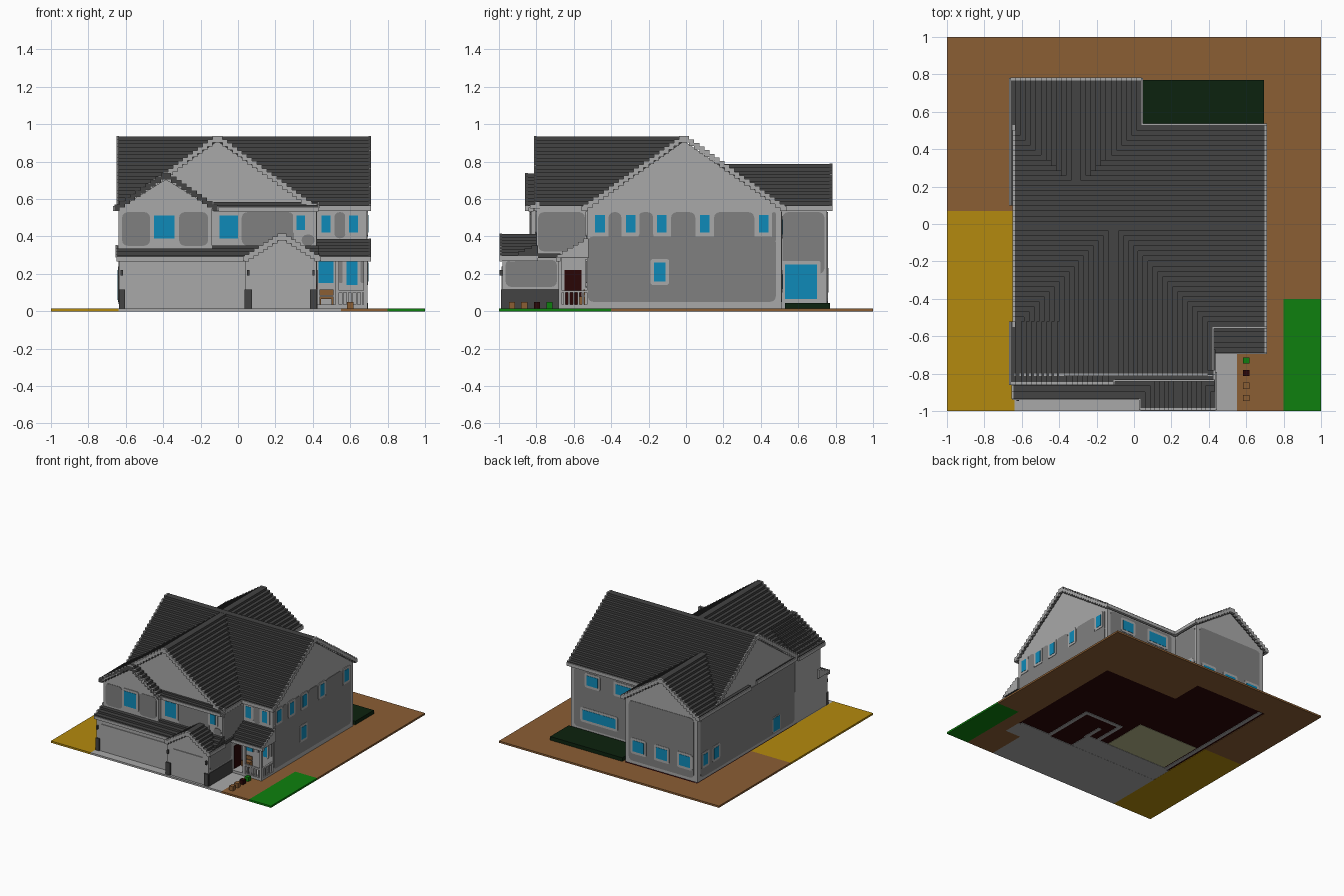
import bpy, bmesh, math

if "Cube" in bpy.data.objects:
    bpy.data.objects.remove(bpy.data.objects["Cube"])


def material(name, *rgb):
    lin = [((c / 255 + 0.055) / 1.055) ** 2.4 if c > 10 else c / 255 / 12.92 for c in rgb] + [1]
    m = bpy.data.materials.new(name)
    m.use_nodes = True
    m.diffuse_color = lin
    m.node_tree.nodes["Principled BSDF"].inputs["Base Color"].default_value = lin
    return m


LIGHT = material("light_grey", 169, 169, 169)
MID = material("mid_grey", 128, 128, 128)
ROOF = material("roof_grey", 67, 67, 67)
GLASS = material("window_blue", 14, 138, 184)
BROWN = material("earth_brown", 139, 94, 52)
YELLOW = material("straw_yellow", 180, 138, 14)
GREEN = material("lawn_green", 14, 128, 14)
DECK = material("deck_green", 12, 34, 14)
MAROON = material("dark_maroon", 42, 6, 6)
BEIGE = material("floor_beige", 185, 185, 140)


def prism(name, mat, axis, pts, a, b):
    """Extrude a 2D outline along an axis from a to b."""
    place = {"x": lambda p, d: (d, p[0], p[1]),
             "y": lambda p, d: (p[0], d, p[1]),
             "z": lambda p, d: (p[0], p[1], d)}[axis]
    bm = bmesh.new()
    lo = [bm.verts.new(place(p, a)) for p in pts]
    hi = [bm.verts.new(place(p, b)) for p in pts]
    bm.faces.new(lo)
    bm.faces.new(hi)
    for i in range(len(pts)):
        j = (i + 1) % len(pts)
        bm.faces.new((lo[i], lo[j], hi[j], hi[i]))
    bmesh.ops.recalc_face_normals(bm, faces=bm.faces)
    me = bpy.data.meshes.new(name)
    bm.to_mesh(me)
    bm.free()
    me.materials.append(mat)
    ob = bpy.data.objects.new(name, me)
    bpy.context.collection.objects.link(ob)
    return ob


def box(name, mat, x0, x1, y0, y1, z0, z1):
    return prism(name, mat, "z", [(x0, y0), (x1, y0), (x1, y1), (x0, y1)], z0, z1)


def plate(name, mat, wall, u0, u1, z0, z1, depth, r=0.0):
    """Thin plate on a wall; wall = (axis, position, outward sign)."""
    axis, pos, sign = wall
    if r:
        pts = []
        for k, (cu, cz) in enumerate([(u1 - r, z1 - r), (u0 + r, z1 - r), (u0 + r, z0 + r), (u1 - r, z0 + r)]):
            for s in range(4):
                t = math.pi / 2 * (k + s / 3)
                pts.append((cu + r * math.cos(t), cz + r * math.sin(t)))
    else:
        pts = [(u0, z0), (u1, z0), (u1, z1), (u0, z1)]
    return prism(name, mat, axis, pts, pos - sign * 0.002, pos + sign * depth)


def window(name, wall, u0, u1, z0, z1, m=0.02):
    plate(name + "_frame", LIGHT, wall, u0 - m, u1 + m, z0 - m, z1 + m, 0.006, 0.015)
    plate(name + "_glass", GLASS, wall, u0, u1, z0, z1, 0.008)


def stairs(c, half, z0, z1, n):
    left = []
    for i in range(n):
        u = half * (1 - i / n)
        if i:
            left.append((u, z0 + (z1 - z0) * i / n))
        left.append((u, z0 + (z1 - z0) * (i + 1) / n))
    return [(c - u, z) for u, z in left] + [(c + u, z) for u, z in reversed(left)]


def gable_roof(name, axis, c, half, z0, z1, a, b, n, ends):
    """Stepped roof shell with pale verge trim on the open ends and pale gutters."""
    def band(label, mat, t, lift, p, q):
        top = [(u, z + lift) for u, z in stairs(c, half, z0, z1, n)]
        prism(label, mat, axis, top + [(u, z - t) for u, z in reversed(top)], p, q)
    band(name, ROOF, 0.03, 0, a, b)
    for e in ends:
        band(name + "_verge", LIGHT, 0.036, 0.003, e - 0.007, e + 0.007)
    for s in (-1, 1):
        u = c + s * half
        prism(name + "_gutter", LIGHT, axis,
              [(u - 0.008, z0 - 0.015), (u + 0.008, z0 - 0.015), (u + 0.008, z0 + 0.012), (u - 0.008, z0 + 0.012)], a, b)


def lean_roof(name, x0, x1, y0, y1, z0, z1, n, trims=()):
    """Stepped single-pitch roof rising towards +y."""
    pts = [(y1, z0)]
    for i in range(n):
        y = y0 + (y1 - y0) * i / n
        pts += [(y, z0 + (z1 - z0) * i / n), (y, z0 + (z1 - z0) * (i + 1) / n)]
    pts.append((y1, z1))
    prism(name, ROOF, "x", pts, x0, x1)
    for x in trims:
        prism(name + "_verge", LIGHT, "x", [(y, z + 0.003) for y, z in pts], x - 0.006, x + 0.006)
    box(name + "_gutter", LIGHT, x0, x1, y0 - 0.006, y0 + 0.02, z0 - 0.018, z0 + 0.006)


G = 0.015  # ground thickness

# Ground patches
for name, mat, x0, x1, y0, y1 in [
        ("yellow_bed", YELLOW, -1, -.64, -1, .07), ("left_earth", BROWN, -1, -.64, .07, .77),
        ("back_earth", BROWN, -1, 1, .77, 1), ("right_earth", BROWN, .69, 1, -.4, .77),
        ("patio_earth", BROWN, .02, .69, .51, .77), ("lawn", GREEN, .8, 1, -1, -.4),
        ("front_earth", BROWN, .55, .8, -1, -.68), ("side_earth", BROWN, .69, .8, -.68, -.4),
        ("driveway", LIGHT, -.64, .55, -1, -.53), ("porch_base", LIGHT, .55, .69, -.68, -.53)]:
    box(name, mat, x0, x1, y0, y1, 0, G)

# Floors and wall footings on the underside
box("house_floor", MAROON, -.64, .69, -.53, .51, .004, G)
box("wing_floor", MAROON, -.64, .02, .51, .77, .004, G)
box("garage_floor", LIGHT, -.64, .17, -.53, -.36, .001, G)
box("den_floor", BEIGE, -.58, -.03, -.34, .04, .002, G)
for x0, x1, y0, y1 in [(-.62, -.59, -.37, .76), (-.62, .18, -.37, -.34), (.38, .41, -.53, -.08),
                       (.06, .41, -.1, -.07), (.05, .08, -.34, -.07), (.15, .18, -.37, -.2),
                       (.38, .67, -.54, -.51)]:
    box("footing", LIGHT, x0, x1, y0, y1, 0, G)

# Walls
box("main_walls", LIGHT, -.635, .69, -.53, .51, G, .56)
box("front_wing_walls", LIGHT, -.635, .42, -.8, -.5, G, .56)
box("front_left_walls", LIGHT, -.64, -.14, -.83, -.5, .28, .56)
box("back_wing_walls", LIGHT, -.635, .02, .4, .755, G, .56)
box("garage_walls", LIGHT, -.635, .42, -.93, -.5, G, .29)
box("garage_bay_walls", LIGHT, .04, .42, -.98, -.7, G, .29)

# Gable fills
for name, axis, u0, u1, z0, z1, a, b in [
        ("main_gable", "x", -.53, .51, .55, .91, -.635, .69),
        ("front_gable", "y", -.63, .41, .55, .91, -.79, 0),
        ("front_left_gable", "y", -.64, -.13, .55, .705, -.83, -.6),
        ("back_gable", "y", -.635, .015, .55, .762, .2, .755),
        ("bay_gable", "y", .05, .42, .28, .39, -.98, -.7)]:
    prism(name, LIGHT, axis, [(u0, z0), (u1, z0), ((u0 + u1) / 2, z1)], a, b)

# Stepped roofs
gable_roof("main_roof", "x", -.01, .54, .55, .935, -.645, .71, 20, (-.642, .705))
gable_roof("front_roof", "y", -.11, .53, .55, .934, -.81, 0, 20, (-.806,))
gable_roof("front_left_roof", "y", -.385, .275, .55, .737, -.86, -.52, 10, (-.853,))
gable_roof("back_roof", "y", -.31, .35, .55, .787, .1, .78, 13, (.775,))
gable_roof("bay_roof", "y", .235, .2, .283, .412, -.995, -.79, 8, (-.99,))
lean_roof("gable_skirt_roof", -.13, .43, -.835, -.78, .55, .585, 2, (.43,))
lean_roof("garage_roof", -.65, .43, -.935, -.79, .285, .352, 4, (-.65,))
lean_roof("porch_roof", .42, .71, -.69, -.52, .285, .385, 6, (.705,))
box("bay_side_roof", ROOF, .4, .435, -.83, -.67, .285, .31)

# Wall faces used by panels and windows
RIGHT, LEFT = ("x", .69, 1), ("x", -.635, -1)
BACK, WING_BACK, WING_SIDE = ("y", .51, 1), ("y", .755, 1), ("x", .02, 1)
F_LEFT, F_MID, F_RIGHT = ("y", -.83, -1), ("y", -.8, -1), ("y", -.53, -1)
SIDE = ("x", .42, 1)

# Darker siding panels
for wall, u0, u1, z0, z1 in [
        (RIGHT, -.525, .48, .05, .4), (LEFT, -.5, .72, .04, .53), (BACK, .06, .66, .05, .53),
        (WING_BACK, -.6, -.01, .04, .53), (WING_SIDE, .515, .74, .2, .53),
        (F_LEFT, -.62, -.47, .35, .53), (F_LEFT, -.315, -.16, .35, .53), (F_MID, .02, .3, .35, .53),
        (F_MID, .34, .41, .35, .41), (F_RIGHT, .515, .575, .39, .53), (F_RIGHT, .54, .56, .15, .27),
        (F_RIGHT, .655, .68, .15, .27), (SIDE, -.79, -.54, .32, .53), (SIDE, -.965, -.69, .13, .275)]:
    plate("siding_panel", MID, wall, u0, u1, z0, z1, 0.003, min(.03, (u1 - u0) / 2.2))
for y0, y1 in [(-.415, -.345), (-.255, -.175), (-.08, .05), (.15, .365), (.46, .48)]:
    plate("upper_siding_panel", MID, RIGHT, y0, y1, .37, .53, 0.003, min(.03, (y1 - y0) / 2.2))

# Windows
for y in (-.46, -.295, -.13, .1, .415):
    window("right_upper_window", RIGHT, y - .026, y + .026, .42, .515)
window("right_lower_window", RIGHT, -.17, -.11, .16, .26)
window("wing_glass_door", WING_SIDE, .53, .70, .065, .25)
window("front_left_window", F_LEFT, -.45, -.34, .39, .512)
window("front_mid_window", F_MID, -.1, 0, .39, .512)
window("front_small_window", F_MID, .313, .358, .435, .512)
for x in (.47, .617):
    window("porch_upper_window", F_RIGHT, x - .024, x + .024, .42, .512)
window("porch_window", F_RIGHT, .43, .51, .15, .27, .008)
window("porch_side_window", F_RIGHT, .58, .64, .14, .268, .012)
window("back_wide_window", BACK, .28, .58, .12, .2)
window("back_upper_window", BACK, .44, .54, .41, .49)
window("back_upper_wide_window", BACK, .12, .28, .41, .49)
for x in (-.1, -.31, -.52):
    window("wing_back_window", WING_BACK, x - .05, x + .05, .12, .21)
for y in (.52, .66):
    window("left_back_window", LEFT, y - .03, y + .03, .13, .22)
window("left_window", LEFT, -.3, -.22, .06, .17, .01)

# Garage doors, stone bases and lamps
plate("wide_garage_door", LIGHT, ("y", -.93, -1), -.59, .02, .018, .238, .006)
plate("small_garage_door", LIGHT, ("y", -.98, -1), .1, .37, .018, .238, .006)
for x0, x1, y in [(-.637, -.605, -.93), (.035, .075, -.98), (.385, .422, -.98)]:
    box("stone_base", ROOF, x0, x1, y - .01, y + .02, G, .115)
    xm = (x0 + x1) / 2
    box("wall_lamp", ROOF, xm - .006, xm + .006, y - .016, y, .19, .22)
plate("stone_side", ROOF, SIDE, -.98, -.68, G, .12, .005)

# Porch
box("porch_floor", LIGHT, .42, .69, -.68, -.53, G, .035)
plate("front_door", MAROON, SIDE, -.65, -.56, .035, .22, .005)
for x, y in [(.682, -.672), (.53, -.672)]:
    box("porch_post", LIGHT, x - .01, x + .01, y - .01, y + .01, G, .285)
box("front_rail", LIGHT, .53, .69, -.68, -.665, .1, .112)
box("side_rail", LIGHT, .675, .69, -.68, -.53, .1, .112)
for i in range(5):
    x, y = .56 + i * .025, -.65 + i * .025
    box("front_baluster", LIGHT, x - .005, x + .005, -.677, -.667, .035, .1)
    box("side_baluster", LIGHT, .677, .687, y - .005, y + .005, .035, .1)
box("bench_seat", BROWN, .435, .51, -.58, -.54, .065, .078)
box("bench_back", BROWN, .435, .51, -.548, -.54, .085, .115)
for x in (.44, .505):
    box("bench_leg", BROWN, x - .005, x + .005, -.58, -.54, .035, .065)

# Back deck and planters
box("back_deck", DECK, .04, .695, .53, .77, G, .045)
for y, mat in [(-.93, BROWN), (-.865, BROWN), (-.797, MAROON), (-.73, GREEN)]:
    box("planter", mat, .583, .617, y - .017, y + .017, G, .05)
